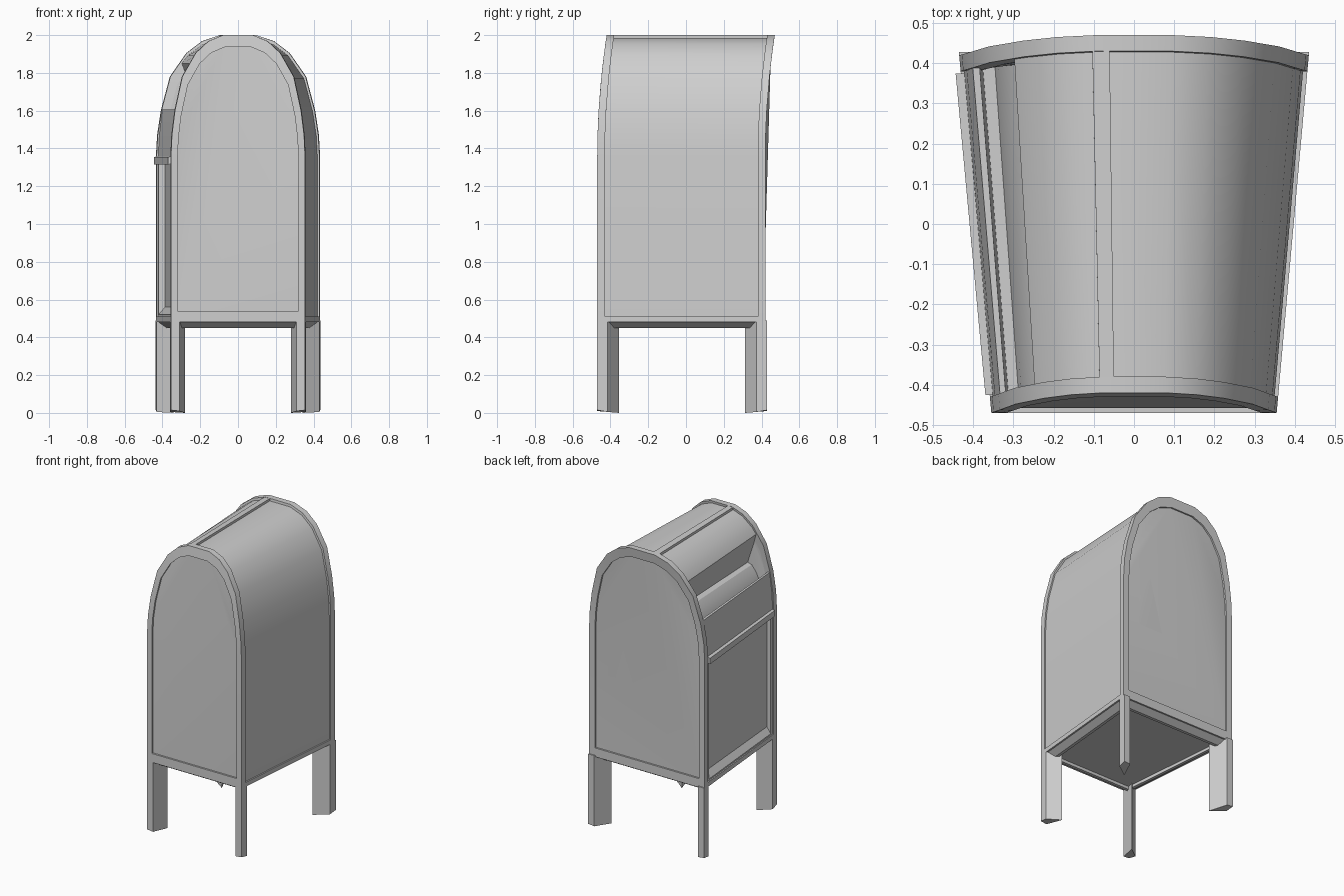
import bpy, bmesh, math

cube = bpy.data.objects.get("Cube")
if cube:
    bpy.data.objects.remove(cube, do_unlink=True)

grey = bpy.data.materials.new("painted_grey")
grey.use_nodes = True
grey.diffuse_color = (0.62, 0.62, 0.62, 1)
grey.node_tree.nodes["Principled BSDF"].inputs["Base Color"].default_value = (0.62, 0.62, 0.62, 1)

FRONT, BACK, BASE = -0.47, 0.42, 0.48
# Right half of the arch as (share of half width, height)
HALF = [(1, 1.35), (0.985, 1.47), (0.94, 1.6), (0.83, 1.78),
        (0.63, 1.905), (0.44, 1.968), (0.22, 2.0)]


def half_width(y):
    """The body flares towards the back."""
    return 0.355 + 0.08 * (y - FRONT) / (BACK - FRONT)


def place(u, y, z):
    """Flare the width and lean the top backwards."""
    lean = 0.05 * (max(0, z - 1.35) / 0.65) ** 2
    return (u * half_width(y), y + lean, z)


def finish(name, bm):
    bmesh.ops.recalc_face_normals(bm, faces=bm.faces)
    mesh = bpy.data.meshes.new(name)
    bm.to_mesh(mesh)
    bm.free()
    mesh.materials.append(grey)
    ob = bpy.data.objects.new(name, mesh)
    bpy.context.collection.objects.link(ob)
    bpy.ops.object.select_all(action='DESELECT')
    ob.select_set(True)
    bpy.context.view_layer.objects.active = ob
    bpy.ops.object.shade_smooth_by_angle(angle=math.radians(33))
    return ob


def bridge(bm, a, b):
    for i in range(len(a)):
        j = (i + 1) % len(a)
        bm.faces.new((a[i], a[j], b[j], b[i]))


def loft(name, profile, y0, y1):
    """Solid with one profile running from y0 to y1."""
    bm = bmesh.new()
    a, b = [[bm.verts.new(place(u, y, z)) for u, z in profile] for y in (y0, y1)]
    bridge(bm, a, b)
    caps = [bm.faces.new(a), bm.faces.new(b)]
    bmesh.ops.triangulate(bm, faces=caps)
    return finish(name, bm)


def shrink(u, z, d):
    return (u * (1 - d / 0.4), z - 1.6 * d * max(0, z - 1.35) / 0.65)


def arch(d, bottom):
    side = [(1, bottom)] + HALF
    whole = side + [(-u, z) for u, z in reversed(side)]
    return [shrink(u, z, d) for u, z in whole]


def arch_frame(name, y0, y1):
    bm = bmesh.new()
    loops = []
    for d, bottom, y in ((0, BASE, y0), (0, BASE, y1), (0.04, 0.54, y1), (0.04, 0.54, y0)):
        loops.append([bm.verts.new(place(u, y, z)) for u, z in arch(d, bottom)])
    for k in range(4):
        bridge(bm, loops[k], loops[(k + 1) % 4])
    return finish(name, bm)


# Barrel body: arch skin, chute opening, lip and recessed door on the -x side
right = [shrink(u, z, 0.01) for u, z in [(1, BASE)] + HALF]
roof = [(-u, z) for u, z in reversed(right[-3:])]
chute = [(-0.69, 1.85), (-0.5, 1.64), (-0.58, 1.63), (-0.66, 1.59),
         (-0.73, 1.53), (-0.78, 1.46), (-0.8, 1.4)]
lip = [(-0.87, 1.4), (-0.89, 1.605), (-0.93, 1.605), (-0.965, 1.47), (-0.98, 1.35)]
door = [(-0.9, 1.34), (-0.9, 0.56), (-0.98, 0.52), (-0.98, BASE)]
loft("body", right + roof + chute + lip + door, FRONT + 0.03, BACK - 0.03)

# End frames and their slightly sunken panels
arch_frame("front_frame", FRONT, FRONT + 0.04)
arch_frame("back_frame", BACK - 0.04, BACK)
loft("front_panel", arch(0.03, 0.5), FRONT + 0.012, FRONT + 0.038)
loft("back_panel", arch(0.03, 0.5), BACK - 0.038, BACK - 0.012)

# Bottom rails, roof bar and door jambs
for name, s in (("left_rail", 1), ("right_rail", -1)):
    loft(name, [(s * 0.93, BASE), (s, BASE), (s, 0.51), (s * 0.93, 0.51)],
         FRONT + 0.02, BACK - 0.02)
loft("roof_bar", [(-0.24, 1.97), (-0.24, 1.997), (-0.14, 2.0), (-0.14, 1.97)],
     FRONT + 0.02, BACK - 0.02)
jamb = [(-0.88, 0.5), (-0.98, 0.5), (-0.98, 1.35), (-0.88, 1.35)]
loft("front_door_jamb", jamb, FRONT + 0.03, FRONT + 0.065)
loft("back_door_jamb", jamb, BACK - 0.065, BACK - 0.03)

# Door handle ledge
loft("door_handle", [(-0.95, 1.32), (-1.03, 1.315), (-1.03, 1.355), (-0.95, 1.36)],
     FRONT + 0.045, BACK - 0.045)

# Bevelled underside with a sunken floor
bm = bmesh.new()
rings = []
for d, z in ((0.004, BASE + 0.005), (0.05, 0.45), (0.07, 0.45), (0.07, 0.47)):
    ring = []
    for sx, y in ((-1, FRONT + d), (1, FRONT + d), (1, BACK - d), (-1, BACK - d)):
        ring.append(bm.verts.new((sx * (half_width(y) - d), y, z)))
    rings.append(ring)
for a, b in zip(rings, rings[1:]):
    bridge(bm, a, b)
bm.faces.new(rings[0])
bm.faces.new(rings[-1])
finish("underside", bm)

# Kite-shaped corner legs
KITE = [(0, 0, 0.015), (0.045, 0, 0.01), (0.085, 0.115, 0), (0, 0.055, 0.005)]
for end, y0, sy in (("front", FRONT, 1), ("back", BACK + 0.008, -1)):
    for side, sx in (("left", 1), ("right", -1)):
        bm = bmesh.new()
        low, high = [], []
        for u, v, z in KITE:
            y = y0 + sy * v
            x = sx * (half_width(y) - u)
            low.append(bm.verts.new((x, y, z)))
            high.append(bm.verts.new((x, y, 0.49)))
        bridge(bm, low, high)
        bm.faces.new(low)
        bm.faces.new(high)
        finish(f"{end}_{side}_leg", bm)
